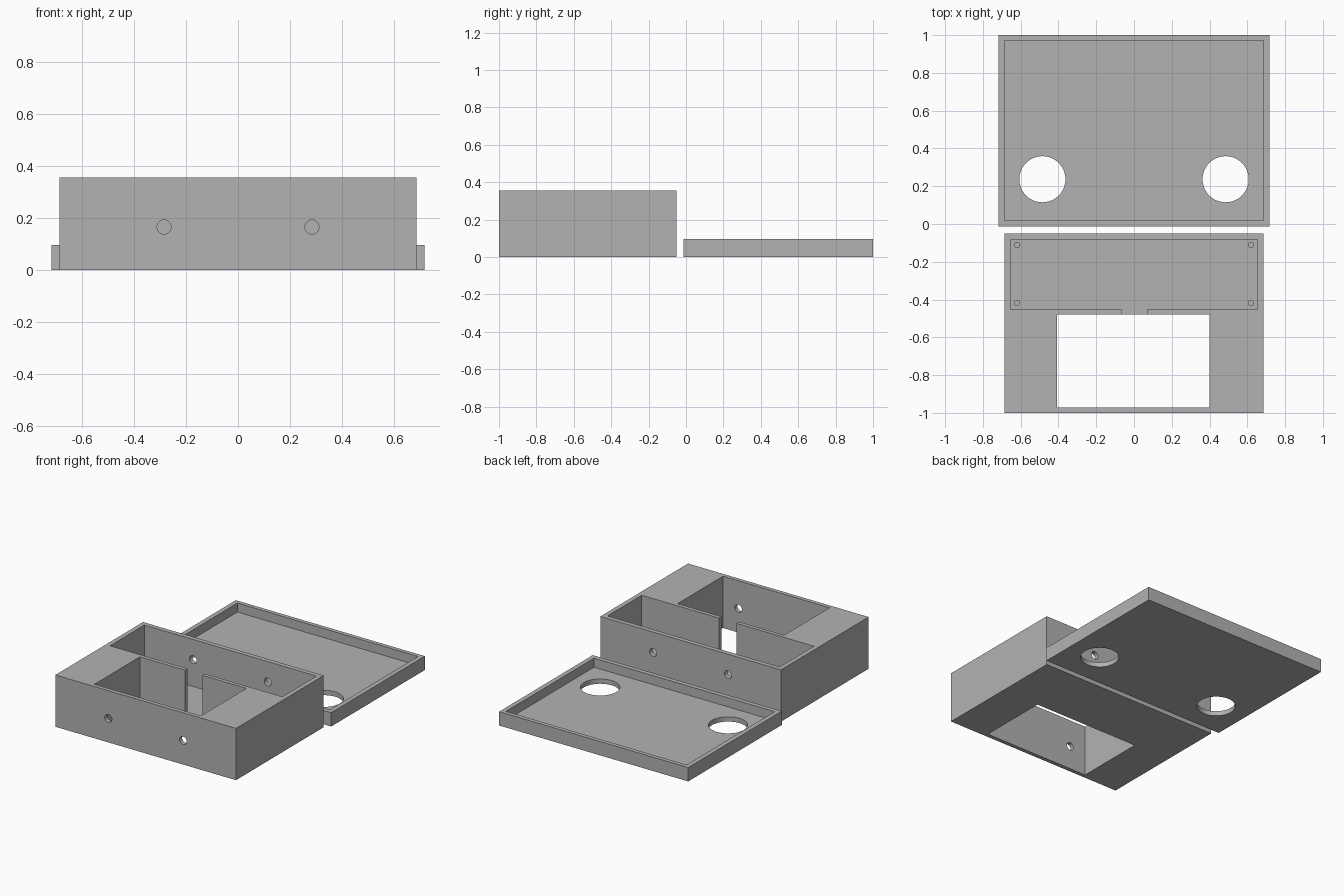
import bpy
from math import pi

if "Cube" in bpy.data.objects:
    bpy.data.objects.remove(bpy.data.objects["Cube"], do_unlink=True)

GREY = (0.45, 0.45, 0.45, 1)
mat = bpy.data.materials.new("plain grey")
mat.use_nodes = True
mat.diffuse_color = GREY
mat.node_tree.nodes["Principled BSDF"].inputs["Base Color"].default_value = GREY

WALL = 0.032
FLOOR = 0.033


def block(name, x0, x1, y0, y1, z0, z1):
    bpy.ops.mesh.primitive_cube_add(size=1, location=((x0 + x1) / 2, (y0 + y1) / 2, (z0 + z1) / 2))
    ob = bpy.context.object
    ob.name = name
    ob.scale = (x1 - x0, y1 - y0, z1 - z0)
    bpy.ops.object.transform_apply(location=True, rotation=False, scale=True)
    ob.data.materials.append(mat)
    return ob


def rod(name, radius, depth, location, along_y=False, sides=32):
    bpy.ops.mesh.primitive_cylinder_add(vertices=sides, radius=radius, depth=depth, location=location,
                                        rotation=(pi / 2 if along_y else 0, 0, 0))
    ob = bpy.context.object
    ob.name = name
    ob.data.materials.append(mat)
    bpy.ops.object.shade_smooth_by_angle()
    return ob


def cut(target, cutter):
    cutter.hide_render = True
    mod = target.modifiers.new("cut", "BOOLEAN")
    mod.operation = "DIFFERENCE"
    mod.solver = "EXACT"
    mod.object = cutter
    bpy.context.view_layer.objects.active = target
    bpy.ops.object.modifier_apply(modifier=mod.name)
    bpy.data.objects.remove(cutter, do_unlink=True)


# Case body: rear tray, front window open right through, slot joining them
HX, FRONT, BACK, TOP = 0.685, -1.0, -0.05, 0.355
body = block("case_body", -HX, HX, FRONT, BACK, 0, TOP)
cut(body, block("tray_cutter", -HX + WALL, HX - WALL, -0.453, BACK - WALL, FLOOR, 0.5))
cut(body, block("window_cutter", -0.408, 0.4, -0.972, -0.48, -0.1, 0.5))
cut(body, block("slot_cutter", -0.065, 0.068, -0.5, -0.44, FLOOR, 0.5))

# Small round holes in the front and back walls
for side in (-1, 1):
    cut(body, rod("front_hole_cutter", 0.027, 0.1, (side * 0.284, FRONT, 0.165), True))
    cut(body, rod("back_hole_cutter", 0.027, 0.1, (side * 0.284, BACK - 0.015, 0.216), True))

# Mounting pegs on the tray floor
for side, word in ((-1, "right"), (1, "left")):
    for y, end in ((-0.111, "back"), (-0.418, "front")):
        rod("peg_" + end + "_" + word, 0.016, 0.06, (side * 0.62, y, FLOOR + 0.025), sides=24)

# Shallow lid lying behind the body, with two large round openings
LX, LY0, LY1 = 0.717, -0.014, 1.0
lid = block("lid", -LX, LX, LY0, LY1, 0, 0.095)
cut(lid, block("lid_cutter", -LX + WALL, LX - WALL, LY0 + WALL, LY1 - WALL + 0.004, FLOOR, 0.3))
for side in (-1, 1):
    cut(lid, rod("lid_hole_cutter", 0.122, 0.3, (side * 0.485, 0.237, 0), sides=64))

# Flat walls with smooth round bores
for ob in (body, lid):
    bpy.ops.object.select_all(action="DESELECT")
    ob.select_set(True)
    bpy.context.view_layer.objects.active = ob
    bpy.ops.object.shade_smooth_by_angle()
